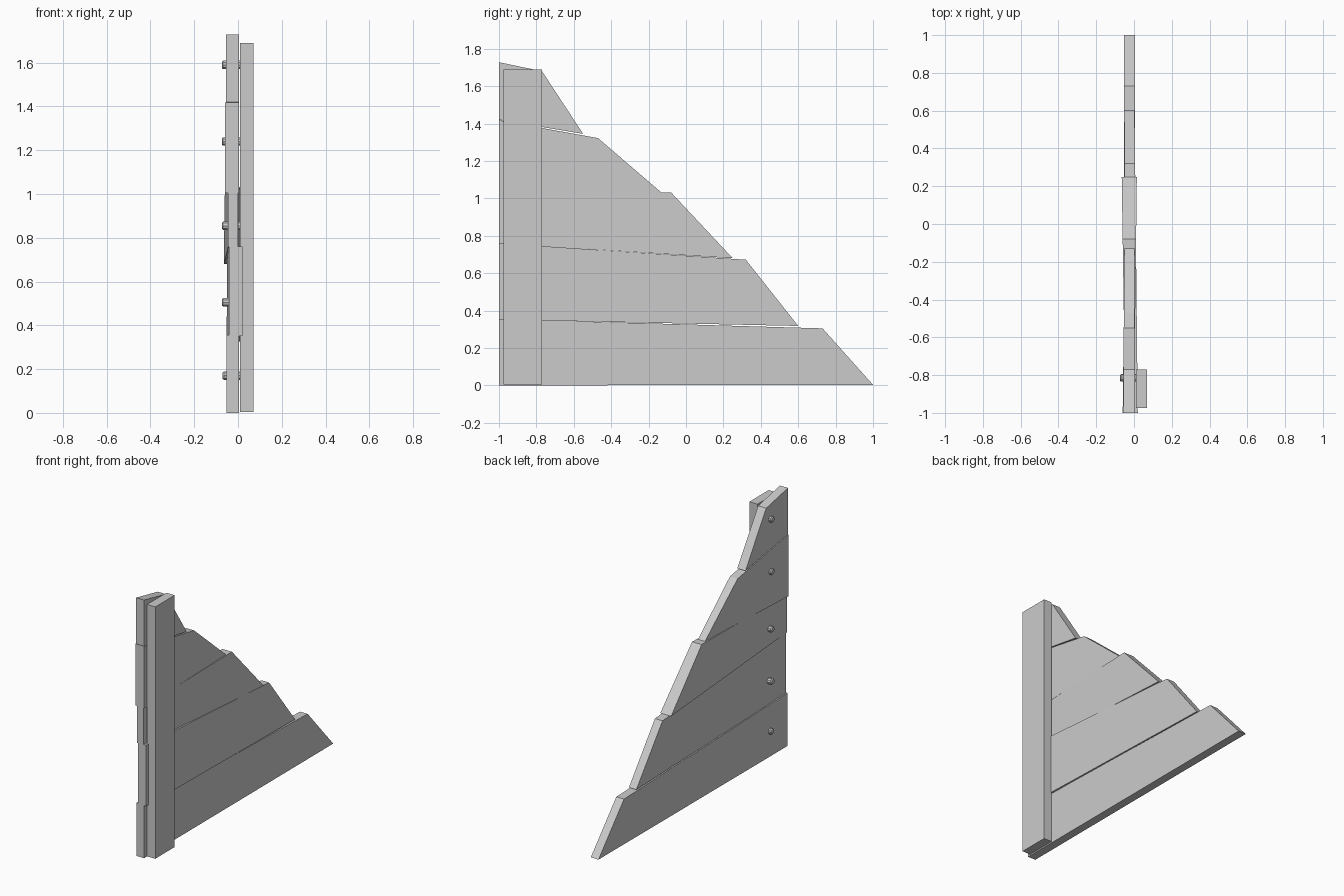
import bpy, bmesh
from math import pi
from mathutils import Matrix

if "Cube" in bpy.data.objects:
    bpy.data.objects.remove(bpy.data.objects["Cube"])


def finish(name, bm):
    bmesh.ops.recalc_face_normals(bm, faces=bm.faces)
    mesh = bpy.data.meshes.new(name)
    bm.to_mesh(mesh)
    bm.free()
    ob = bpy.data.objects.new(name, mesh)
    bpy.context.collection.objects.link(ob)
    return ob


def board(name, profile, x_start, x_end):
    """Extrude a (y, z) profile; thickness runs from x_start to x_end along y."""
    y0 = min(p[0] for p in profile)
    y1 = max(p[0] for p in profile)
    bm = bmesh.new()
    sides = []
    for i in (0, 1):
        sides.append([bm.verts.new((x_start[i] + (x_end[i] - x_start[i]) * (y - y0) / (y1 - y0), y, z))
                      for y, z in profile])
    a, b = sides
    bm.faces.new(a)
    bm.faces.new(b[::-1])
    n = len(profile)
    for i in range(n):
        j = (i + 1) % n
        bm.faces.new((a[i], a[j], b[j], b[i]))
    return finish(name, bm)


# Five sloping planks, bottom to top, each slightly skewed or tapered
planks = [
    ([(-1, 0), (1, 0.003), (0.73, 0.305), (-1, 0.355)], (-0.052, 0.005), (-0.052, 0.005)),
    ([(-1, 0.352), (0.60, 0.318), (0.32, 0.672), (-1, 0.76)], (-0.042, 0.02), (-0.052, 0.003)),
    ([(-1, 0.758), (0.25, 0.68), (-0.08, 1.032), (-1, 1.01)], (-0.046, 0.0), (-0.065, 0.015)),
    ([(-1, 1.005), (-0.13, 1.03), (-0.47, 1.322), (-1, 1.418)], (-0.06, 0.005), (-0.049, 0.003)),
    ([(-1, 1.42), (-0.55, 1.345), (-0.77, 1.68), (-1, 1.728)], (-0.055, 0.005), (-0.055, 0.005)),
]
for i, (profile, xs, xe) in enumerate(planks):
    board(f"plank_{i + 1}", profile, xs, xe)

# Upright post on the right-hand side
board("upright_post", [(-0.975, 0.004), (-0.77, 0.004), (-0.77, 1.69), (-0.975, 1.69)],
      (0.01, 0.07), (0.01, 0.07))

# Bolt heads on the opposite side, one per plank, shanks running into the post
for i, z in enumerate((0.17, 0.505, 0.855, 1.24, 1.59)):
    bm = bmesh.new()
    head_x = -0.070 if i == 0 else -0.074
    for r1, r2, xa, xb in ((0.02, 0.02, 0.03, head_x + 0.006), (0.02, 0.015, head_x + 0.006, head_x)):
        bmesh.ops.create_cone(
            bm, cap_ends=True, segments=10, radius1=r1, radius2=r2, depth=xa - xb,
            matrix=Matrix.Translation(((xa + xb) / 2, -0.815, z)) @ Matrix.Rotation(-pi / 2, 4, 'Y'))
    finish(f"bolt_{i + 1}", bm)
